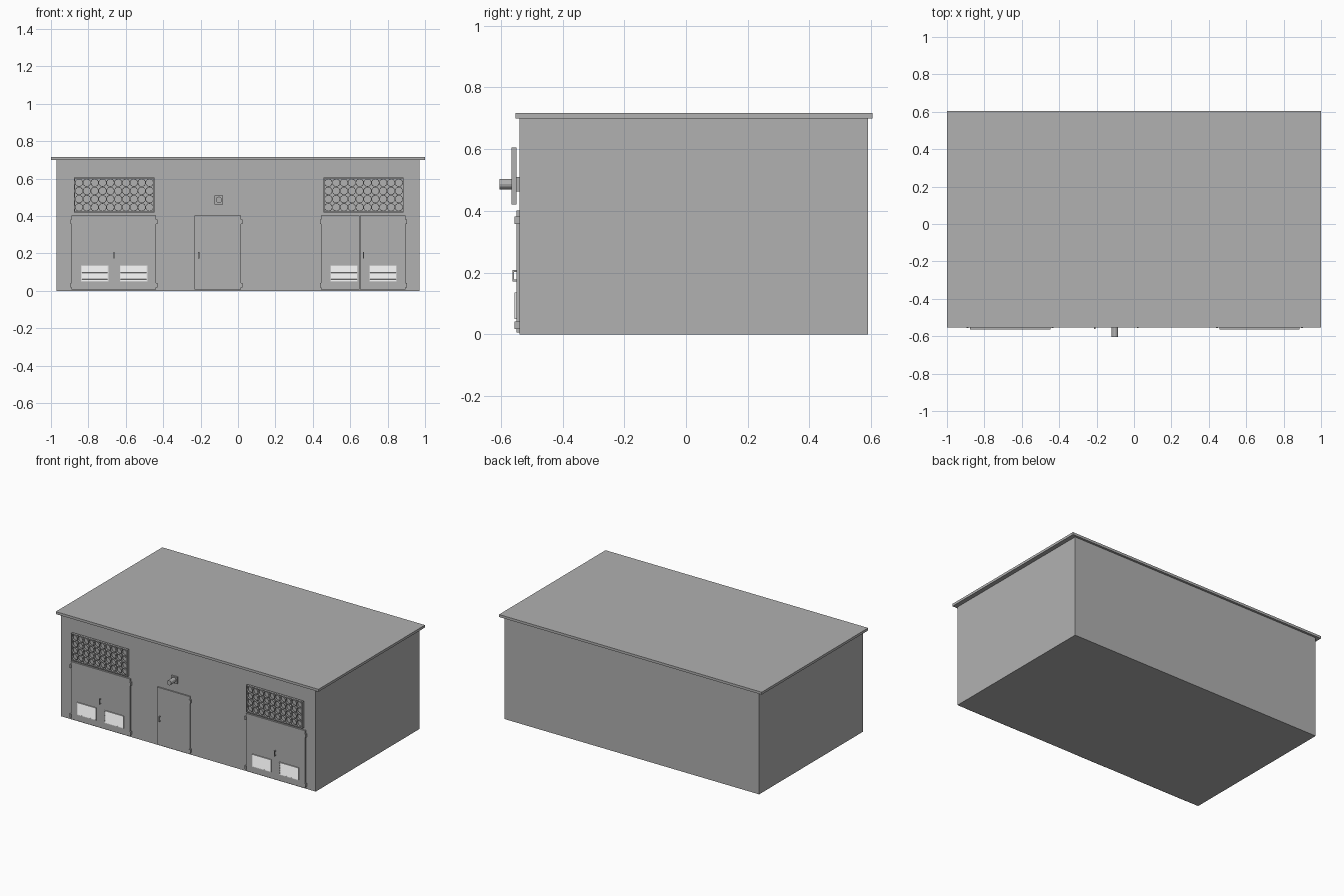
import bpy, bmesh, math
from mathutils import Matrix, Vector

if "Cube" in bpy.data.objects:
    bpy.data.objects.remove(bpy.data.objects["Cube"])


def material(name, v):
    m = bpy.data.materials.new(name)
    m.diffuse_color = (v, v, v, 1)
    m.use_nodes = True
    m.node_tree.nodes["Principled BSDF"].inputs["Base Color"].default_value = m.diffuse_color
    return m


GREY = material("plain grey", 0.44)
PALE = material("pale grey", 0.80)


def add_box(bm, x0, x1, y0, y1, z0, z1, tilt=0):
    c = Vector(((x0 + x1) / 2, (y0 + y1) / 2, (z0 + z1) / 2))
    m = (Matrix.Translation(c) @ Matrix.Rotation(tilt, 4, 'X')
         @ Matrix.Diagonal((x1 - x0, y1 - y0, z1 - z0, 1)))
    bmesh.ops.create_cube(bm, size=1, matrix=m)


def add_frame(bm, x0, x1, y0, y1, z0, z1, t):
    add_box(bm, x0, x1, y0, y1, z0, z0 + t)
    add_box(bm, x0, x1, y0, y1, z1 - t, z1)
    add_box(bm, x0, x0 + t, y0, y1, z0 + t, z1 - t)
    add_box(bm, x1 - t, x1, y0, y1, z0 + t, z1 - t)


def add_ring(bm, x, z, y0, y1, r, t, n=16):
    # short open tube along y
    loops = []
    for i in range(n):
        a = 2 * math.pi * i / n
        c, s = math.cos(a), math.sin(a)
        loops.append([bm.verts.new((x + q * c, y, z + q * s))
                      for q, y in ((r, y0), (r, y1), (r - t, y1), (r - t, y0))])
    for i in range(n):
        a, b = loops[i], loops[(i + 1) % n]
        for k in range(4):
            j = (k + 1) % 4
            bm.faces.new((a[k], a[j], b[j], b[k]))


def add_cyl(bm, x, y0, y1, z, r, n):
    m = Matrix.Translation((x, (y0 + y1) / 2, z)) @ Matrix.Rotation(math.pi / 2, 4, 'X')
    bmesh.ops.create_cone(bm, cap_ends=True, segments=n, radius1=r, radius2=r,
                          depth=y1 - y0, matrix=m)


def finish(bm, name, mat):
    bmesh.ops.recalc_face_normals(bm, faces=bm.faces)
    me = bpy.data.meshes.new(name)
    bm.to_mesh(me)
    bm.free()
    me.materials.append(mat)
    ob = bpy.data.objects.new(name, me)
    bpy.context.collection.objects.link(ob)
    return ob


def box(name, *dims, mat=GREY):
    bm = bmesh.new()
    add_box(bm, *dims)
    return finish(bm, name, mat)


WALL = -0.54

# building shell and overhanging roof slab
box("building_walls", -0.97, 0.97, WALL, 0.59, 0, 0.70)
box("roof_slab", -1, 1, -0.553, 0.605, 0.70, 0.717)


def door_leaf(name, x0, x1):
    box(name, x0 + 0.001, x1 - 0.001, -0.549, WALL + 0.001, 0.006, 0.402)


def hinges(name, x):
    bm = bmesh.new()
    for z in (0.03, 0.37):
        add_box(bm, x - 0.005, x + 0.005, -0.555, WALL, z - 0.012, z + 0.012)
    finish(bm, name, GREY)


def handle(name, x):
    # grip bar on two stubs
    bm = bmesh.new()
    add_box(bm, x - 0.003, x + 0.003, -0.562, -0.557, 0.172, 0.208)
    for z in (0.175, 0.205):
        add_box(bm, x - 0.003, x + 0.003, -0.558, -0.548, z - 0.003, z + 0.003)
    finish(bm, name, GREY)


def louvre(name, x0, x1):
    # framed vent with tilted slats
    z0, z1, n = 0.05, 0.136, 9
    bm = bmesh.new()
    add_frame(bm, x0, x1, -0.555, -0.548, z0, z1, 0.004)
    step = (z1 - z0 - 0.008) / n
    for i in range(n):
        z = z0 + 0.004 + step * (i + 0.5)
        add_box(bm, x0 + 0.003, x1 - 0.003, -0.5525, -0.551,
                z - 0.0055, z + 0.0055, math.radians(-25))
    finish(bm, name, PALE)


def grille(name, x0, x1):
    # framed window of touching rings
    z0, z1, y0, y1, t = 0.42, 0.605, -0.565, -0.549, 0.005
    bm = bmesh.new()
    add_frame(bm, x0, x1, y0, y1, z0, z1, t)
    cols, rows = 10, 4
    dx, dz = (x1 - x0 - 2 * t) / cols, (z1 - z0 - 2 * t) / rows
    for i in range(cols):
        for j in range(rows):
            add_ring(bm, x0 + t + dx * (i + 0.5), z0 + t + dz * (j + 0.5),
                     y0 + 0.001, y1 - 0.001, dz / 2, 0.003)
    finish(bm, name, GREY)


# two double doors, each with vents and a ring grille above
for side, x in (("left", -0.89), ("right", 0.443)):
    split = x + 0.208
    door_leaf(side + "_door_leaf_a", x, split)
    door_leaf(side + "_door_leaf_b", split, x + 0.453)
    hinges(side + "_hinges_a", x)
    hinges(side + "_hinges_b", x + 0.455)
    handle(side + "_door_handle", x + 0.227)
    louvre(side + "_louvre_a", x + 0.051, x + 0.197)
    louvre(side + "_louvre_b", x + 0.259, x + 0.405)
    grille(side + "_ring_grille", x + 0.014, x + 0.443)

# single door in the middle
door_leaf("middle_door_leaf", -0.233, 0.018)
hinges("middle_hinges", 0.02)
handle("middle_door_handle", -0.21)

# wall lamp: square base and projecting barrel
bm = bmesh.new()
add_box(bm, -0.125, -0.079, -0.55, WALL + 0.001, 0.463, 0.51)
add_cyl(bm, -0.102, -0.605, -0.549, 0.487, 0.017, 12)
finish(bm, "wall_lamp", GREY)
